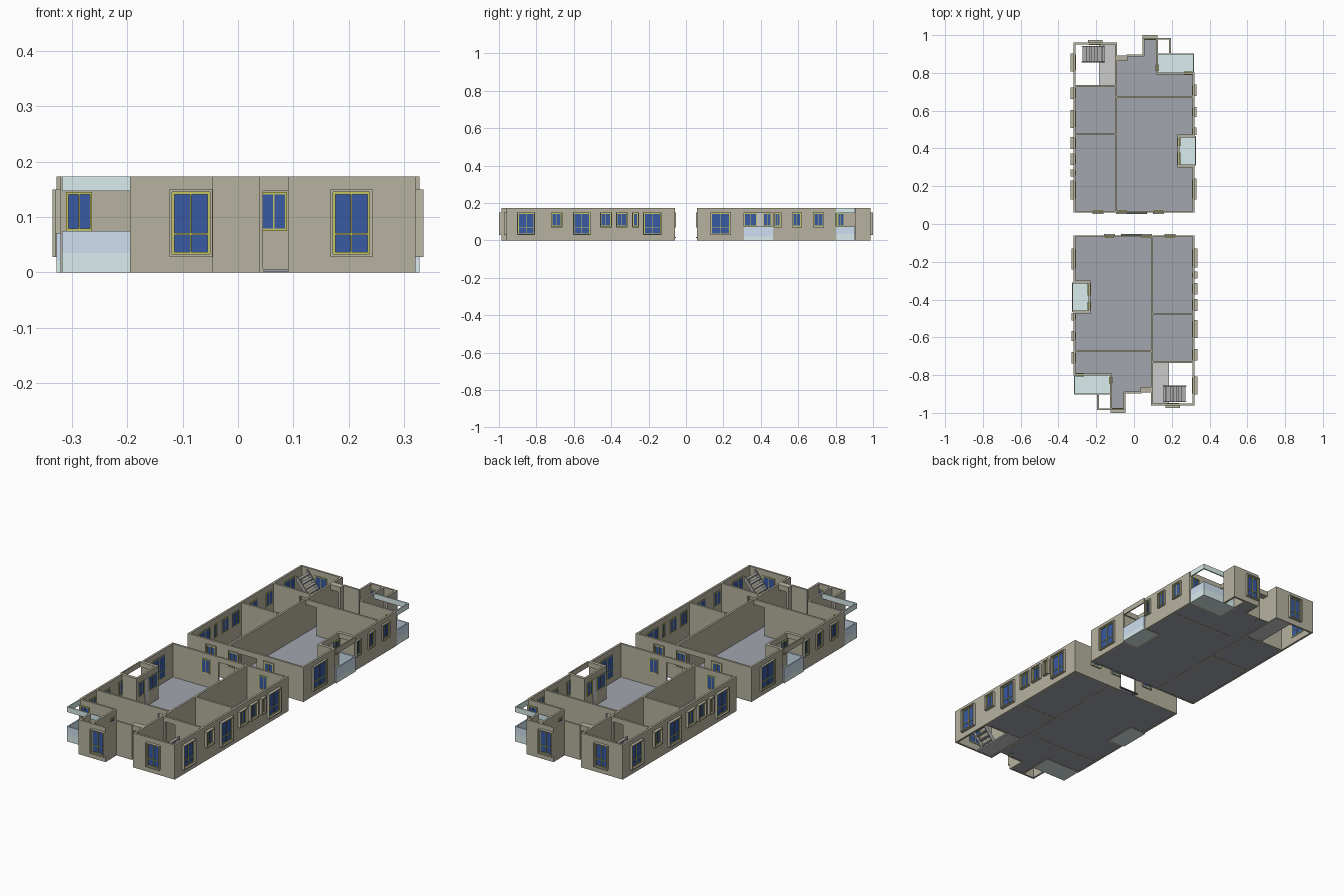
import bpy, bmesh, math
from mathutils import Vector

if "Cube" in bpy.data.objects:
    bpy.data.objects.remove(bpy.data.objects["Cube"])

H, T = 0.173, 0.01          # storey height, wall thickness
COLORS = {
    "walls": (0.47, 0.45, 0.35, 1), "window_trims": (0.50, 0.48, 0.37, 1),
    "window_frames": (0.55, 0.56, 0.12, 1), "window_glass": (0.04, 0.10, 0.36, 1),
    "floor": (0.36, 0.38, 0.43, 1), "balcony_slabs": (0.70, 0.84, 0.84, 1),
    "balcony_glass": (0.62, 0.74, 0.88, 1), "balcony_doors": (0.95, 0.95, 0.95, 1),
    "door_step": (0.16, 0.18, 0.18, 1), "stairs": (0.42, 0.42, 0.43, 1),
    "stair_landing": (0.65, 0.65, 0.65, 1),
}
parts = {n: bmesh.new() for n in COLORS}


def box(part, x0, x1, y0, y1, z0, z1):
    bm = parts[part]
    vs = bmesh.ops.create_cube(bm, size=1)["verts"]
    for v in vs:
        v.co = Vector(((x0 + x1) / 2 + v.co.x * abs(x1 - x0),
                       (y0 + y1) / 2 + v.co.y * abs(y1 - y0),
                       (z0 + z1) / 2 + v.co.z * (z1 - z0)))


def wall(axis, pos, a, b, doors=()):
    """Wall along an axis, centred on pos; doors are (start, end) gaps with a lintel."""
    def seg(s, e, z0):
        if axis == "x":
            box("walls", s, e, pos - T / 2, pos + T / 2, z0, H)
        else:
            box("walls", pos - T / 2, pos + T / 2, s, e, z0, H)
    s = a
    for d0, d1 in doors:
        seg(s, d0, 0)
        seg(d0, d1, 0.147)
        s = d1
    seg(s, b, 0)


def window(axis, pos, out, c, w, z0=0.075, trim=0.014):
    """Window on a wall: trim, frame, mullions and glass; out is the outward sign."""
    face, z1 = pos + out * T / 2, 0.145
    inner = pos - out * T / 2

    def put(part, t0, t1, n0, n1, a, b):
        n0, n1 = sorted((n0, n1))
        if axis == "x":
            box(part, t0, t1, n0, n1, a, b)
        else:
            box(part, n0, n1, t0, t1, a, b)

    def ring(part, l, r, a, b, t, n0, n1):
        put(part, l, l + t, n0, n1, a, b)
        put(part, r - t, r, n0, n1, a, b)
        put(part, l + t, r - t, n0, n1, a, a + t)
        put(part, l + t, r - t, n0, n1, b - t, b)

    l, r = c - w / 2, c + w / 2
    if trim:
        ring("window_trims", l - .005, r + .005, z0 - .005, z1 + .005, .005, face, face + out * trim)
    n0, n1 = inner - out * .003, face + out * .005
    ring("window_frames", l, r, z0, z1, .004, n0, n1)
    put("window_frames", c - .0013, c + .0013, n0, n1, z0, z1)
    if z0 < .05:
        put("window_frames", l, r, n0, n1, .068, .071)
    put("window_glass", l, r, inner - out * .002, face + out * .002, z0, z1)


# Outer walls of the front dwelling
wall("y", .316, -.96, -.06)
wall("x", -.065, -.32, .32, [(-.06, .03)])
wall("y", -.316, -.305, -.06)
wall("y", -.235, -.47, -.305)
wall("x", -.305, -.32, -.23)
wall("x", -.47, -.32, -.23)
wall("y", -.316, -.80, -.47)
wall("x", -.797, -.32, -.12)
wall("y", -.122, -.98, -.80)
wall("x", -.981, -.195, -.045)
wall("y", -.19, -.985, -.905)
wall("y", -.05, -.98, -.89)
wall("x", -.893, -.05, .04)
box("walls", .035, .095, -.893, -.862, .147, H)      # entrance lintel
wall("y", .04, -.893, -.862)
wall("x", -.955, .09, .32)

# Inner walls
wall("y", .095, -.96, -.06, [(-.71, -.60), (-.85, -.79)])
wall("x", -.672, -.315, .095, [(.03, .09)])
wall("x", -.475, .095, .316)
wall("x", -.73, .095, .316, [(.11, .165)])

# Windows
window("x", -.981, -1, -.085, .068, .033)
window("x", -.955, -1, .205, .066, .033)
window("x", -.797, -1, -.287, .047, trim=0)
for x in (-.13, .065, .19):
    window("x", -.065, 1, x, .048, trim=.007)
for c, w, z in [(-.855, .085, .033), (-.692, .052, .075), (-.557, .085, .033), (-.428, .054, .075),
                (-.343, .052, .075), (-.27, .026, .075), (-.18, .088, .033)]:
    window("y", .316, 1, c, w, z)
for c, w, z in [(-.185, .1, .033), (-.49, .03, .075), (-.593, .042, .075), (-.708, .05, .075)]:
    window("y", -.316, -1, c, w, z, trim=.01)
window("y", -.235, -1, -.345, .065, trim=0)
window("y", -.235, -1, -.435, .042, trim=0)
window("y", -.122, -1, -.828, .035, trim=0)
box("balcony_doors", -.242, -.229, -.412, -.38, .03, .145)

# Balconies: slab, parapet, glass and upper band
for x0, x1, y0, y1, sides in [(-.318, -.125, -.903, -.80, "wse"), (-.328, -.24, -.465, -.31, "wns")]:
    side_balcony = "n" in sides
    box("balcony_slabs", x0, x1, y0, y1, 0, .012)
    t = .006
    edges = {"w": (x0, x0 + t, y0, y1), "s": (x0, x1, y0, y0 + t), "n": (x0, x1, y1 - t, y1)}
    for s in sides:
        if s in edges:
            e = edges[s]
            box("balcony_slabs", *e, .0, .022 if side_balcony else .035)
            box("balcony_glass", *e, .022 if side_balcony else .035, .075)
            box("walls" if side_balcony else "balcony_slabs", *e, .147, H)

# Floor plate outline
outline = [(-.315, -.06), (.316, -.06), (.316, -.727), (.095, -.727), (.095, -.893), (-.05, -.893),
           (-.05, -.98), (-.122, -.98), (-.122, -.80), (-.315, -.80), (-.315, -.47), (-.235, -.47),
           (-.235, -.305), (-.315, -.305)]
bm = parts["floor"]
f = bm.faces.new([bm.verts.new((x, y, .001)) for x, y in outline])
up = bmesh.ops.extrude_face_region(bm, geom=[f])["geom"]
bmesh.ops.translate(bm, verts=[g for g in up if isinstance(g, bmesh.types.BMVert)], vec=(0, 0, .005))
bmesh.ops.recalc_face_normals(bm, faces=bm.faces)

# Doorstep
box("door_step", -.07, .04, -.066, -.054, .012, .018)

# Stair landing and open flight rising towards +x
box("stair_landing", .1, .185, -.95, -.73, .001, .008)
n, run, rise = 7, .12, .14
for i in range(n):
    x, z = .155 + run * i / n, .02 + rise * (i + .5) / n
    box("stairs", x, x + run / n * .85, -.94, -.86, z, z + .006)
bm = parts["stairs"]
for y in (-.943, -.86):
    prof = [(.155, .012), (.168, .012), (.278, .15), (.278, .168), (.272, .168), (.155, .03)]
    f = bm.faces.new([bm.verts.new((x, y, z)) for x, z in prof])
    ex = bmesh.ops.extrude_face_region(bm, geom=[f])["geom"]
    bmesh.ops.translate(bm, verts=[g for g in ex if isinstance(g, bmesh.types.BMVert)], vec=(0, .004, 0))
bmesh.ops.recalc_face_normals(bm, faces=bm.faces)

# Objects: front dwelling plus its half-turn copy at the rear
for name, bm in parts.items():
    me = bpy.data.meshes.new(name)
    bm.to_mesh(me)
    bm.free()
    mat = bpy.data.materials.new(name)
    mat.diffuse_color = COLORS[name]
    mat.use_nodes = True
    mat.node_tree.nodes["Principled BSDF"].inputs["Base Color"].default_value = mat.diffuse_color
    me.materials.append(mat)
    for suffix, ang in (("front", 0), ("rear", math.pi)):
        ob = bpy.data.objects.new(f"{name}_{suffix}", me)
        ob.rotation_euler.z = ang
        bpy.context.collection.objects.link(ob)
